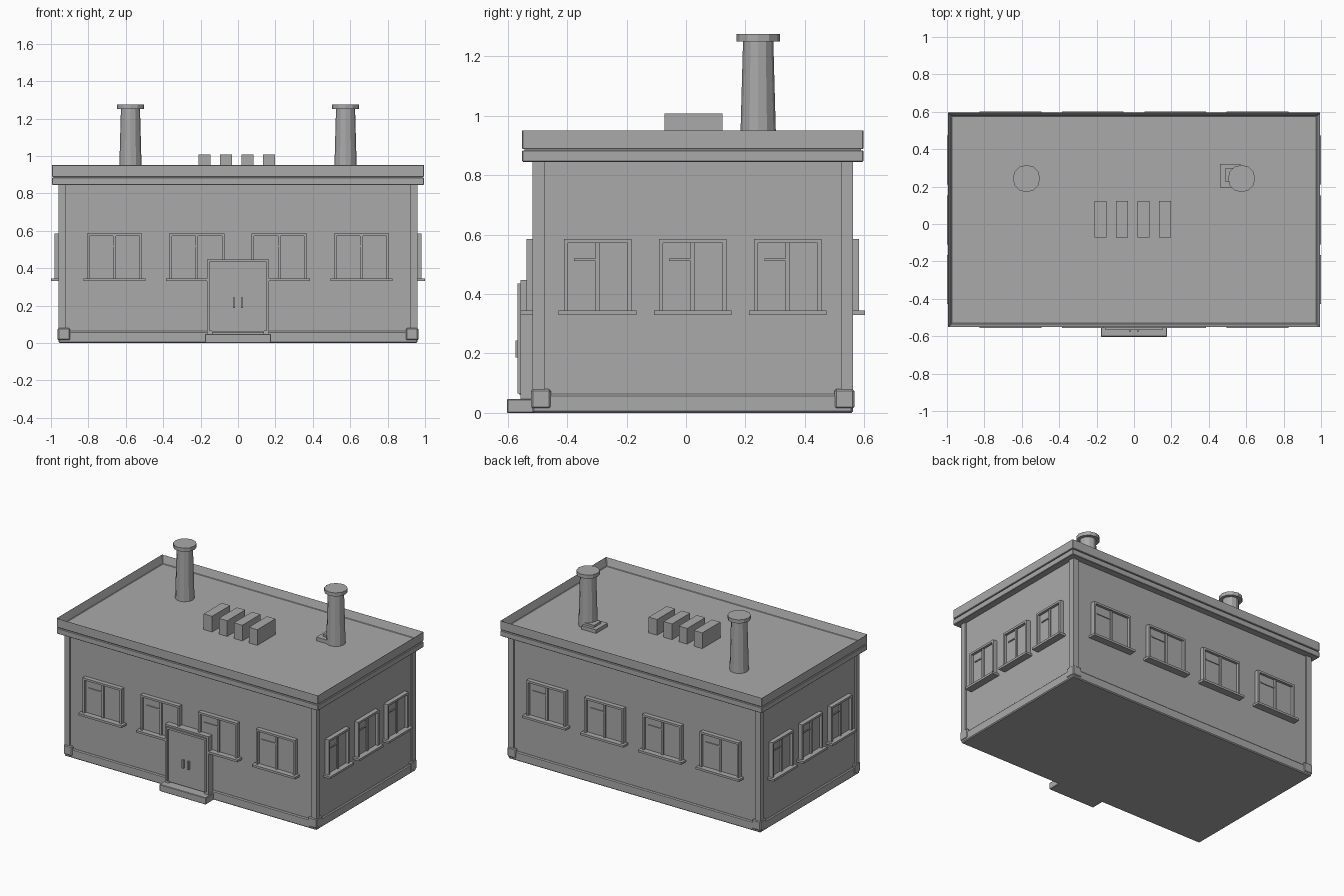
import bpy, bmesh
from math import radians
from mathutils import Matrix, Vector

cube = bpy.data.objects.get("Cube")
if cube:
    bpy.data.objects.remove(cube, do_unlink=True)

grey = bpy.data.materials.new("plain_grey")
grey.use_nodes = True
grey.diffuse_color = (0.4, 0.4, 0.4, 1)
grey.node_tree.nodes["Principled BSDF"].inputs["Base Color"].default_value = (0.4, 0.4, 0.4, 1)


def finish(name, bm, bevel=0):
    mesh = bpy.data.meshes.new(name)
    bm.to_mesh(mesh)
    bm.free()
    mesh.materials.append(grey)
    ob = bpy.data.objects.new(name, mesh)
    bpy.context.collection.objects.link(ob)
    if bevel:
        mod = ob.modifiers.new("soft_edges", "BEVEL")
        mod.width = bevel
        mod.segments = 1
    return ob


def add_box(bm, x0, x1, y0, y1, z0, z1):
    size = Matrix.Diagonal((x1 - x0, y1 - y0, z1 - z0, 1))
    middle = Matrix.Translation(((x0 + x1) / 2, (y0 + y1) / 2, (z0 + z1) / 2))
    bmesh.ops.create_cube(bm, size=1, matrix=middle @ size)


def boxes(name, *parts, bevel=0):
    bm = bmesh.new()
    for part in parts:
        add_box(bm, *part)
    return finish(name, bm, bevel)


def add_frame(bm, half, z0, z1, wide, y0, y1, bottom=True):
    """Rectangular surround facing -y."""
    add_box(bm, -half, -half + wide, y0, y1, z0, z1)
    add_box(bm, half - wide, half, y0, y1, z0, z1)
    add_box(bm, -half + wide, half - wide, y0, y1, z1 - wide, z1)
    if bottom:
        add_box(bm, -half + wide, half - wide, y0, y1, z0, z0 + wide)


# Outer faces of the corner posts
SIDE, FRONT, BACK = 0.96, -0.517, 0.562
MID = (FRONT + BACK) / 2

# Body
boxes("walls", (-SIDE + 0.01, SIDE - 0.01, FRONT + 0.01, BACK - 0.01, 0.03, 0.90))
boxes("plinth", (-SIDE, SIDE, FRONT, BACK, 0, 0.063), bevel=0.006)

# Corner posts with foot blocks
for sx, xname in ((-1, "right"), (1, "left")):
    for y, d, yname in ((FRONT, 1, "front"), (BACK, -1, "back")):
        xs = sorted((sx * SIDE, sx * (SIDE - 0.04)))
        ys = sorted((y, y + d * 0.04))
        boxes(f"{yname}_{xname}_post", (*xs, *ys, 0.03, 0.86))
        xs = sorted((sx * (SIDE + 0.004), sx * (SIDE - 0.062)))
        ys = sorted((y - d * 0.005, y + d * 0.062))
        boxes(f"{yname}_{xname}_foot", (*xs, *ys, 0.014, 0.08), bevel=0.006)


# Cornice bands, with the upper one forming an open parapet
def band(name, x, y0, y1, z0, z1, wall):
    bm = bmesh.new()
    add_box(bm, -x, x, y0, y1, z0, z1)
    bm.faces.ensure_lookup_table()
    if wall:
        top = max(bm.faces, key=lambda f: f.calc_center_median().z)
        bmesh.ops.inset_region(bm, faces=[top], thickness=wall)
        bmesh.ops.translate(bm, verts=top.verts, vec=Vector((0, 0, -0.055)))
    return finish(name, bm, 0.003)


band("lower_cornice", 0.995, -0.552, 0.597, 0.845, 0.884, 0)
band("parapet", 0.995, -0.552, 0.597, 0.888, 0.953, 0.026)
boxes("cornice_joint", (-0.987, 0.987, -0.544, 0.589, 0.88, 0.892))


# Windows, modelled facing the front and turned to each wall
def window(name, half, angle, place):
    bm = bmesh.new()
    z0, z1 = 0.343, 0.586
    add_frame(bm, half, z0, z1, 0.014, -0.02, 0.012, bottom=False)
    add_box(bm, -half, half, -0.002, 0.012, z0, z1 - 0.01)
    add_box(bm, -0.007, 0.007, -0.012, 0, z0, z1 - 0.014)
    add_box(bm, -half + 0.035, -0.007, -0.008, 0, 0.512, 0.520)
    add_box(bm, -half - 0.017, half + 0.017, -0.04, 0.012, 0.330, 0.345)
    bm.transform(Matrix.Translation(place) @ Matrix.Rotation(radians(angle), 4, "Z"))
    finish(name, bm)


for i in range(4):
    x = -0.66 + 0.44 * i
    window(f"front_window_{i + 1}", 0.148, 0, (x, FRONT, 0))
    window(f"back_window_{i + 1}", 0.148, 180, (x, BACK, 0))
for i in range(3):
    y = MID + 0.32 * (i - 1)
    window(f"left_window_{i + 1}", 0.114, 90, (SIDE, y, 0))
    window(f"right_window_{i + 1}", 0.114, -90, (-SIDE, y, 0))

# Entrance: doorstep, surround, two leaves, handles
boxes("doorstep", (-0.176, 0.176, -0.603, FRONT + 0.01, 0, 0.047), bevel=0.003)
bm = bmesh.new()
add_frame(bm, 0.166, 0.045, 0.447, 0.03, -0.557, FRONT + 0.012, bottom=False)
add_frame(bm, 0.152, 0.065, 0.435, 0.014, -0.567, -0.55, bottom=False)
finish("door_surround", bm)
boxes("door_leaves",
      (-0.138, -0.001, -0.56, FRONT + 0.012, 0.06, 0.425),
      (0.001, 0.138, -0.56, FRONT + 0.012, 0.06, 0.425))
boxes("door_handles", *[(x - 0.006, x + 0.006, -0.574, -0.558, 0.187, 0.243)
                        for x in (-0.021, 0.021)])

# Roof vents
boxes("roof_vents", *[(x - 0.032, x + 0.032, -0.073, 0.123, 0.89, 1.008)
                      for x in (-0.178, -0.063, 0.052, 0.166)])


# Chimneys: tapered shaft with a flat cap
def chimney(name, x, y):
    bm = bmesh.new()
    for r0, r1, z0, z1 in ((0.061, 0.051, 0.89, 1.252), (0.073, 0.073, 1.25, 1.275)):
        bmesh.ops.create_cone(bm, cap_ends=True, segments=12, radius1=r0, radius2=r1,
                              depth=z1 - z0, matrix=Matrix.Translation((x, y, (z0 + z1) / 2)))
    finish(name, bm)


chimney("right_chimney", -0.575, 0.243)
chimney("left_chimney", 0.575, 0.243)
boxes("chimney_base", (0.46, 0.57, 0.195, 0.32, 0.89, 0.925),
      (0.49, 0.57, 0.225, 0.30, 0.89, 0.94))
